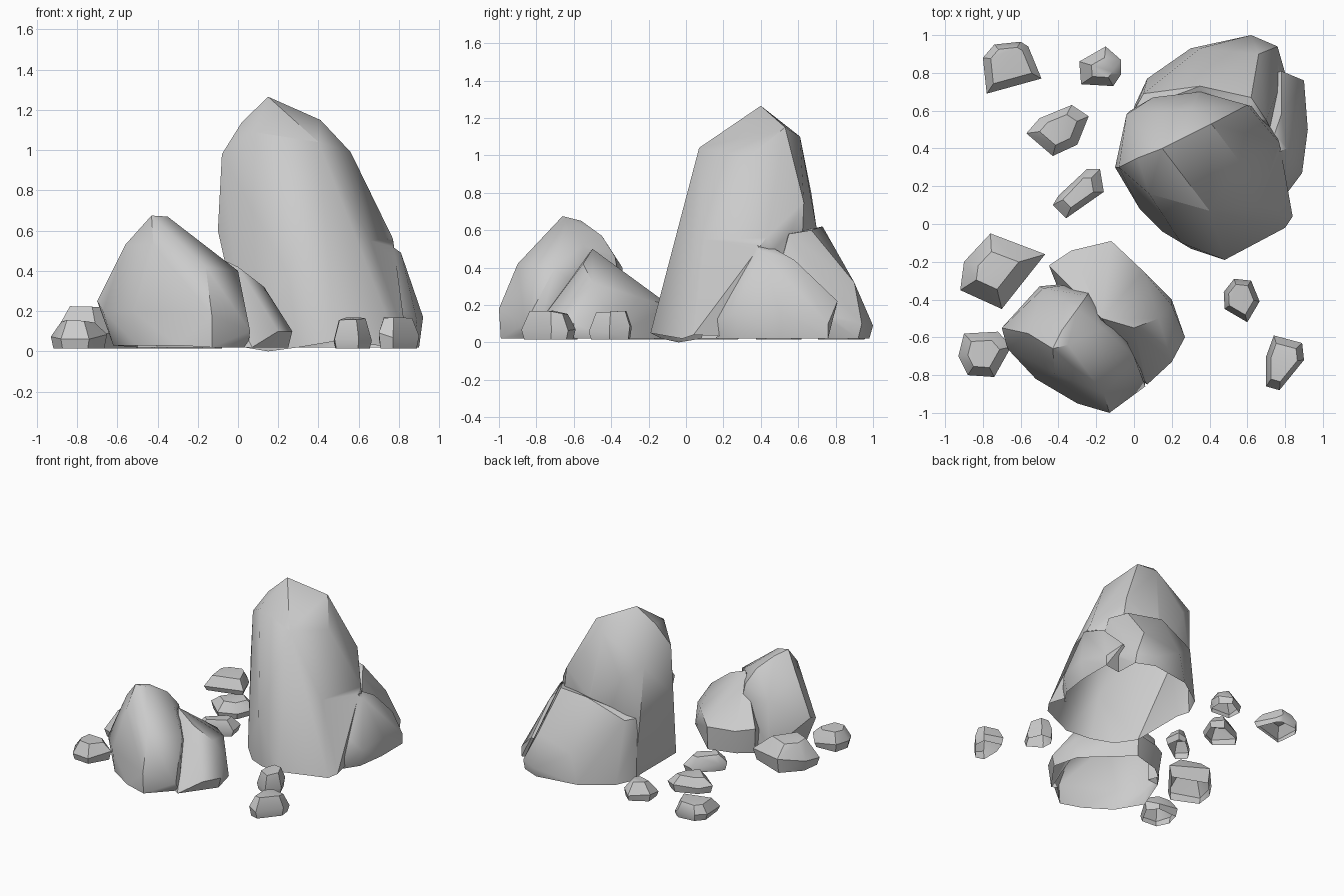
import bpy, bmesh, random
from mathutils import Vector

if "Cube" in bpy.data.objects:
    bpy.data.objects.remove(bpy.data.objects["Cube"])

random.seed(4)
stone = bpy.data.materials.new("grey_stone")
stone.diffuse_color = (0.6, 0.6, 0.6, 1)
stone.use_nodes = True
stone.node_tree.nodes["Principled BSDF"].inputs["Base Color"].default_value = stone.diffuse_color


def hull(name, points):
    """Solid faceted stone wrapped around its corner points."""
    bm = bmesh.new()
    for p in points:
        bm.verts.new(p)
    res = bmesh.ops.convex_hull(bm, input=bm.verts)
    loose = {v for v in res["geom_interior"] if isinstance(v, bmesh.types.BMVert)}
    loose |= {v for v in bm.verts if not v.link_faces}
    bmesh.ops.delete(bm, geom=list(loose), context='VERTS')
    bmesh.ops.recalc_face_normals(bm, faces=bm.faces)
    me = bpy.data.meshes.new(name)
    bm.to_mesh(me)
    bm.free()
    ob = bpy.data.objects.new(name, me)
    bpy.context.collection.objects.link(ob)
    return ob


def finish(ob):
    """Open the underside, soften shallow edges, set the colour."""
    bm = bmesh.new()
    bm.from_mesh(ob.data)
    bm.normal_update()
    under = [f for f in bm.faces if f.normal.z < -0.8 and max(v.co.z for v in f.verts) < 0.07]
    bmesh.ops.delete(bm, geom=under, context='FACES')
    bm.to_mesh(ob.data)
    bm.free()
    ob.data.materials.clear()
    ob.data.materials.append(stone)
    bpy.ops.object.select_all(action='DESELECT')
    ob.select_set(True)
    bpy.context.view_layer.objects.active = ob
    bpy.ops.object.shade_smooth_by_angle(angle=0.6)


def merge(name, *parts):
    """Union several hulls into one boulder."""
    base = hull(name, parts[0])
    extras = [hull(name + "_lobe", p) for p in parts[1:]]
    for e in extras:
        m = base.modifiers.new("join", 'BOOLEAN')
        m.operation, m.solver, m.object = 'UNION', 'EXACT', e
    dg = bpy.context.evaluated_depsgraph_get()
    me = bpy.data.meshes.new_from_object(base.evaluated_get(dg))
    base.modifiers.clear()
    base.data = me
    for e in extras:
        bpy.data.objects.remove(e)
    finish(base)


# tall boulder: main spire, rear shoulder, right bulge
spire = [(.15, .4, 1.265), (.02, .35, 1.14), (.08, .16, 1.09), (.4, .07, 1.04), (.56, .33, .99),
         (.41, .53, 1.15), (.3, .61, 1.1), (-.08, .3, .98), (-.04, .58, .9), (.1, .67, .8),
         (.35, .7, .6), (.6, .63, .75), (.77, .43, .56), (-.1, .3, .6), (-.02, .6, .5),
         (.03, .08, .02), (.15, -.04, .0), (.3, -.13, .02), (.48, -.19, .05), (.8, -.02, .02),
         (.84, .04, .04), (.7, .6, .02), (.03, .6, .02), (.25, -.1, .38), (.66, .1, .55)]
shoulder = [(0, .6, .5), (.05, .69, .5), (.35, .73, .62), (.62, .67, .6), (.7, .55, .58),
            (.35, .93, .25), (.62, 1, .09), (.66, .9, .32), (.76, .94, .1), (.8, .8, .12),
            (0, .62, .02), (.07, .77, .02), (.3, .93, .02), (.62, .98, .02), (.76, .92, .02),
            (.78, .4, .02), (.1, .3, .02)]
bulge = [(.81, .4, .49), (.7, .35, .57), (.78, .81, .22), (.9, .76, .1), (.92, .5, .17),
         (.89, .27, .15), (.8, .15, .12), (.78, .58, .44), (.9, .76, .02), (.9, .5, .02),
         (.87, .28, .02), (.79, .16, .02), (.5, .3, .02), (.5, .7, .02)]
merge("tall_boulder", spire, shoulder, bulge)

# low boulder: peaked block and sloping rear lobe
peak = [(-.43, -.66, .675), (-.35, -.64, .67), (-.38, -.56, .65), (-.27, -.7, .54),
        (-.56, -.58, .53), (-.42, -.79, .53), (-.3, -.45, .57), (-.48, -.34, .4),
        (-.25, -.38, .46), (-.17, -.55, .52), (-.7, -.55, .25), (-.67, -.66, .2),
        (-.52, -.82, .2), (-.16, -.9, .42), (-.13, -1, .18), (-.13, -.99, .02),
        (-.3, -.95, .03), (-.5, -.82, .03), (-.62, -.62, .03), (-.5, -.33, .02),
        (-.2, -.3, .02), (.05, -.8, .02), (0, -.7, .4), (.06, -.86, .1)]
lobe = [(-.17, -.5, .5), (0, -.55, .42), (.13, -.5, .32), (.2, -.43, .18), (.27, -.6, .1),
        (.25, -.6, .02), (.2, -.73, .1), (.07, -.85, .02), (.05, -.25, .24), (-.12, -.09, .2),
        (-.33, -.14, .2), (-.45, -.22, .22), (-.12, -.1, .02), (-.33, -.16, .02),
        (-.43, -.24, .02), (.2, -.4, .02), (-.3, -.6, .02)]
merge("low_boulder", peak, lobe)


# scattered stones: footprint outline, height, width of the top
def small_stone(i, outline, height, top):
    c = sum((Vector(p) for p in outline), Vector((0, 0))) / len(outline)
    pts = []
    for p in outline:
        d = Vector(p) - c
        for k, z in ((.9, .015), (1, height * random.uniform(.3, .55)),
                     (top, height * random.uniform(.88, 1))):
            pts.append((*(c + d * k), z))
    finish(hull(f"small_stone_{i}", pts))


stones = [
    ([(-.78, .69), (-.49, .77), (-.56, .94), (-.6, .965), (-.74, .95), (-.8, .88)], .14, .7),
    ([(-.28, .74), (-.11, .73), (-.07, .79), (-.07, .87), (-.15, .94), (-.29, .86)], .15, .5),
    ([(-.57, .48), (-.43, .36), (-.3, .42), (-.24, .57), (-.33, .63), (-.5, .56)], .14, .6),
    ([(-.43, .1), (-.36, .03), (-.16, .17), (-.18, .29), (-.25, .29), (-.4, .15)], .14, .6),
    ([(-.92, -.35), (-.7, -.45), (-.47, -.16), (-.76, -.05), (-.9, -.2)], .235, .5),
    ([(-.93, -.7), (-.88, -.8), (-.74, -.81), (-.65, -.65), (-.72, -.57), (-.9, -.58)], .16, .6),
    ([(.48, -.45), (.6, -.52), (.665, -.41), (.62, -.3), (.53, -.29), (.475, -.36)], .17, .7),
    ([(.7, -.86), (.77, -.88), (.9, -.72), (.89, -.63), (.74, -.59), (.7, -.7)], .17, .7),
]
for i, s in enumerate(stones, 1):
    small_stone(i, *s)
